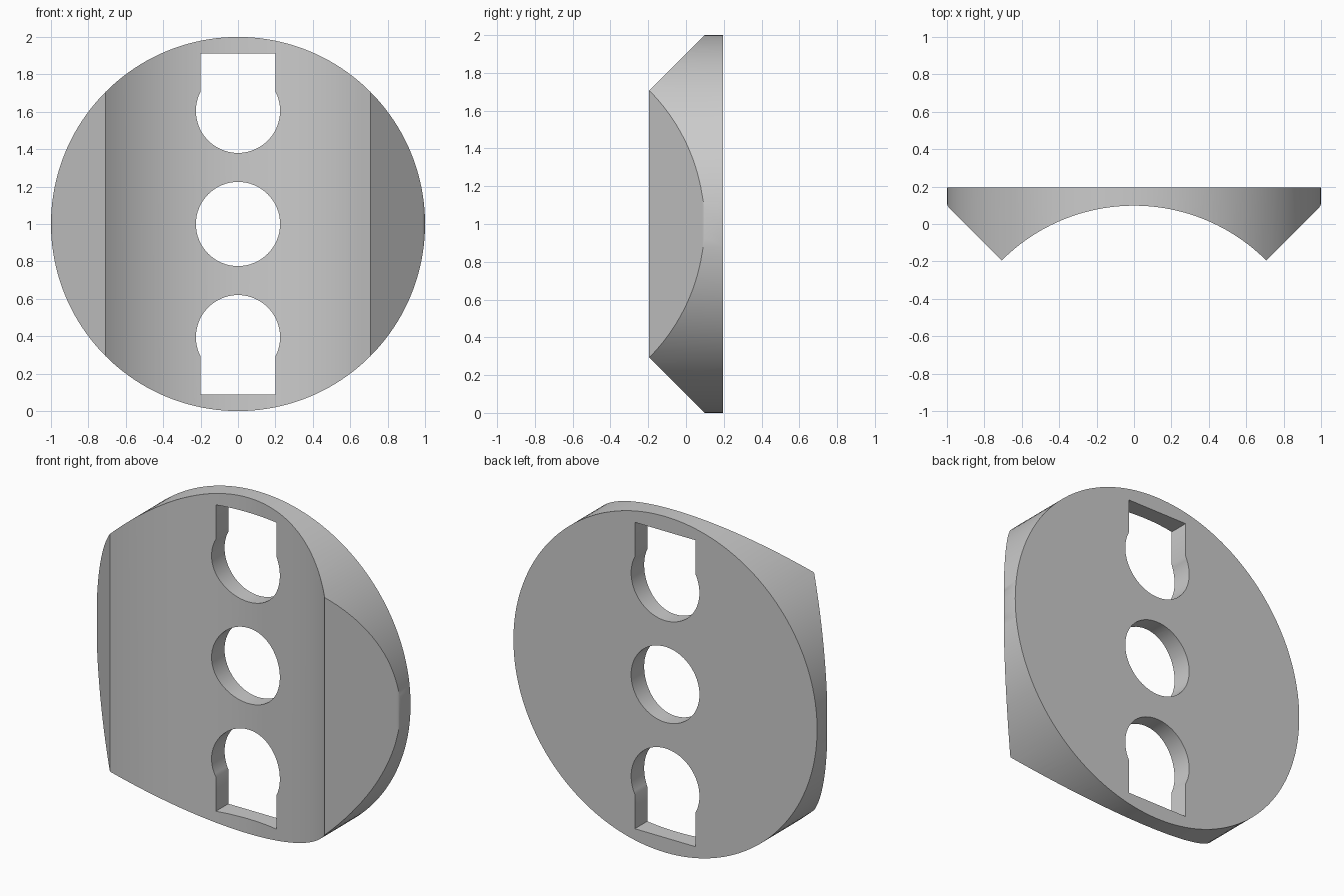
import bpy, bmesh
from math import sin, cos, pi, asin, sqrt
from mathutils import Vector

if "Cube" in bpy.data.objects:
    bpy.data.objects.remove(bpy.data.objects["Cube"])


def prism(name, pts, direction):
    """Extrude a closed polygon along a direction."""
    bm = bmesh.new()
    face = bm.faces.new([bm.verts.new(p) for p in pts])
    ext = bmesh.ops.extrude_face_region(bm, geom=[face])
    moved = [v for v in ext["geom"] if isinstance(v, bmesh.types.BMVert)]
    bmesh.ops.translate(bm, verts=moved, vec=Vector(direction))
    bmesh.ops.recalc_face_normals(bm, faces=bm.faces)
    me = bpy.data.meshes.new(name)
    bm.to_mesh(me)
    bm.free()
    ob = bpy.data.objects.new(name, me)
    bpy.context.collection.objects.link(ob)
    return ob


def boolean(ob, cutter, operation):
    mod = ob.modifiers.new(operation, "BOOLEAN")
    mod.operation, mod.solver, mod.object = operation, "EXACT", cutter
    cutter.hide_render = True
    bpy.context.view_layer.objects.active = ob
    bpy.ops.object.modifier_apply(modifier=mod.name)
    bpy.data.objects.remove(cutter)


def circle(r, z, n):
    return [(r * cos(2 * pi * i / n), -1, z + r * sin(2 * pi * i / n)) for i in range(n)]


# Plan profile: concave front arc, 45 degree flanks, small rounded edge, flat back
TIP, BACK, ARC_Y = sqrt(0.5), 0.195, -0.902
arc = [(sin(a), ARC_Y + cos(a)) for a in [-pi / 4 + pi / 2 * i / 48 for i in range(49)]]
fr = 0.05
fillet = [(1.001 - fr + fr * cos(a), 0.119 + fr * sin(a))
          for a in [-pi / 4 + pi / 4 * i / 5 for i in range(6)]]
right = fillet + [(1.001, BACK)]
left = [(-x, y) for x, y in reversed(right)]
plate = prism("saddle_plate", [(x, y, -0.1) for x, y in arc + right + left], (0, 0, 2.2))

# Round outline
boolean(plate, prism("outline", circle(1, 1, 160), (0, 2, 0)), "INTERSECT")

# Centre hole
boolean(plate, prism("hole", circle(0.225, 1, 64), (0, 2, 0)), "DIFFERENCE")

# Keyhole slots, mirrored about mid height
R, W = 0.225, 0.2
a0 = pi - asin(sqrt(R * R - W * W) / R)
a1 = 3 * pi - a0
slot = [(R * cos(a0 + (a1 - a0) * i / 48), 0.605 + R * sin(a0 + (a1 - a0) * i / 48))
        for i in range(49)] + [(W, 0.912), (-W, 0.912)]
for s in (1, -1):
    boolean(plate, prism("slot", [(x, -1, 1 + s * z) for x, z in slot], (0, 2, 0)), "DIFFERENCE")

# Smooth curved walls, crisp edges
bpy.ops.object.select_all(action="DESELECT")
plate.select_set(True)
bpy.context.view_layer.objects.active = plate
bpy.ops.object.shade_smooth_by_angle(angle=pi / 6)
